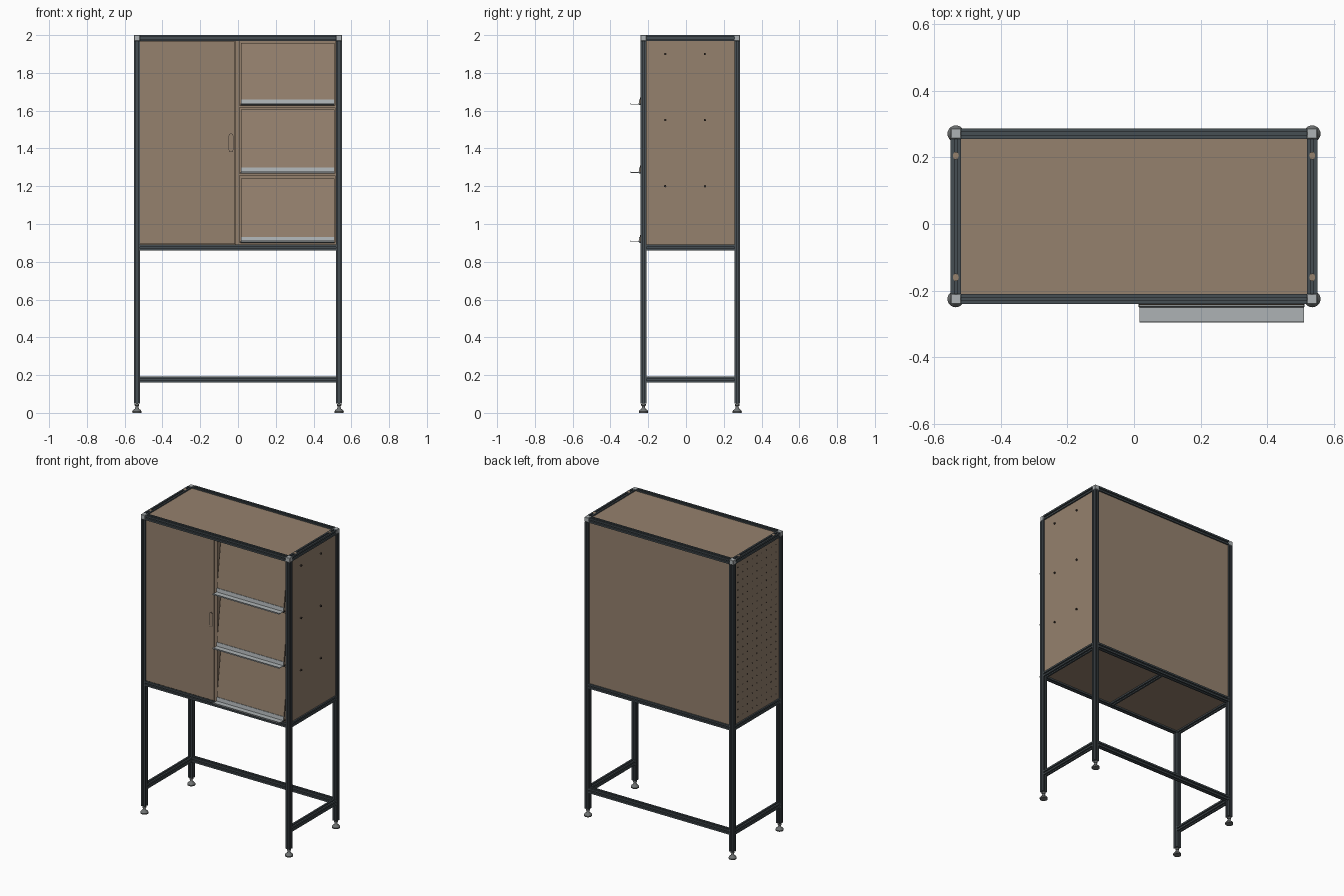
import bpy, bmesh, math
from mathutils import Vector, Matrix

if "Cube" in bpy.data.objects:
    bpy.data.objects.remove(bpy.data.objects["Cube"])


def material(name, r, g, b):
    m = bpy.data.materials.new(name)
    m.use_nodes = True
    m.diffuse_color = (r, g, b, 1)
    m.node_tree.nodes["Principled BSDF"].inputs["Base Color"].default_value = (r, g, b, 1)
    return m


BOARD = material("brown board", 0.30, 0.22, 0.155)
FRAME = material("dark slate metal", 0.062, 0.078, 0.088)
METAL = material("light grey metal", 0.42, 0.45, 0.46)
FOOT = material("mid grey foot", 0.16, 0.17, 0.17)
DARK = material("dark brown hole", 0.045, 0.035, 0.028)


def finish(name, bm, mat):
    bmesh.ops.recalc_face_normals(bm, faces=bm.faces)
    me = bpy.data.meshes.new(name)
    bm.to_mesh(me)
    bm.free()
    me.materials.append(mat)
    ob = bpy.data.objects.new(name, me)
    bpy.context.collection.objects.link(ob)
    return ob


def box(name, x, y, z, mat, bevel=0):
    """Box from (low, high) pairs."""
    bm = bmesh.new()
    bmesh.ops.create_cube(bm, size=1)
    for v in bm.verts:
        v.co = Vector([(a + b) / 2 + c * (b - a) for (a, b), c in zip((x, y, z), v.co)])
    if bevel:
        bmesh.ops.bevel(bm, geom=bm.edges[:], offset=bevel, segments=1, affect='EDGES')
    return finish(name, bm, mat)


def prism(bm, outline, low, high, place):
    """Extrude a 2D outline; place maps (a, b, t) to a point."""
    rings = [[bm.verts.new(place(a, b, t)) for a, b in outline] for t in (low, high)]
    n = len(outline)
    for i in range(n):
        j = (i + 1) % n
        bm.faces.new((rings[0][i], rings[0][j], rings[1][j], rings[1][i]))
    bm.faces.new(rings[0][::-1])
    bm.faces.new(rings[1])


# Square slotted section, one side turned four times
H = 0.0155
SIDE = [(-H, -H), (-0.0045, -H), (-0.0045, -H + 0.008), (0.0045, -H + 0.008), (0.0045, -H)]
SECTION = []
for k in range(4):
    for a, b in SIDE:
        for _ in range(k):
            a, b = -b, a
        SECTION.append((a, b))


def rail(name, axis, low, high, p, q):
    """Slotted bar along an axis; p and q are its other two coordinates."""
    places = {"x": lambda a, b, t: (t, p + a, q + b),
              "y": lambda a, b, t: (p + a, t, q + b),
              "z": lambda a, b, t: (p + a, q + b, t)}
    bm = bmesh.new()
    prism(bm, SECTION, low, high, places[axis])
    return finish(name, bm, FRAME)


def lathe(name, profile, x, y, mat, steps=24):
    bm = bmesh.new()
    verts = [bm.verts.new((r, 0, z)) for r, z in profile]
    edges = [bm.edges.new(e) for e in zip(verts, verts[1:])]
    bmesh.ops.spin(bm, geom=verts + edges, cent=(0, 0, 0), axis=(0, 0, 1),
                   angle=math.tau, steps=steps)
    bmesh.ops.remove_doubles(bm, verts=bm.verts, dist=0.0001)
    bmesh.ops.translate(bm, verts=bm.verts, vec=(x, y, 0))
    ob = finish(name, bm, mat)
    for p in ob.data.polygons:
        p.use_smooth = True
    ob.data.set_sharp_from_angle(angle=math.radians(35))
    return ob


def circle(cx, cy, r, n, stretch=1):
    return [(cx + r * math.cos(math.tau * i / n), cy + stretch * r * math.sin(math.tau * i / n))
            for i in range(n)]


X, FY, BY = 0.535, -0.225, 0.271
TOP, DECK, LOW = 1.9845, 0.875, 0.176
IN_X, IN_F, IN_B = X - H, FY + H, BY - H

# Posts, corner blocks and levelling feet
for sx, side in ((-1, "right"), (1, "left")):
    for y, end in ((FY, "front"), (BY, "back")):
        x = sx * X
        tag = f"{end}_{side}"
        rail(f"post_{tag}", "z", 0.05, 1.969, x, y)
        box(f"corner_block_{tag}", (x - H, x + H), (y - H, y + H), (1.969, 2.0), METAL, 0.002)
        lathe(f"foot_{tag}", [(0, 0), (0.024, 0), (0.025, 0.007), (0.021, 0.014), (0.011, 0.022),
                              (0.008, 0.03), (0.008, 0.036), (0.012, 0.038), (0.012, 0.046),
                              (0.006, 0.048), (0.006, 0.056), (0, 0.056)], x, y, FOOT)
    # Side rails
    for z, level in ((TOP, "top"), (DECK, "deck"), (LOW, "low")):
        rail(f"{level}_rail_{side}", "y", IN_F, IN_B, sx * X, z)
    # Round plugs on the upper side rails
    bm = bmesh.new()
    for y in (-0.16, 0.205):
        prism(bm, circle(sx * X, y, 0.009, 16, 1.25), 1.997, 2.0008, lambda a, b, t: (a, b, t))
    finish(f"rail_plugs_{side}", bm, BOARD)

# Long rails and the middle deck bar
for y, end in ((FY, "front"), (BY, "back")):
    rail(f"top_rail_{end}", "x", -IN_X, IN_X, y, TOP)
    rail(f"deck_rail_{end}", "x", -IN_X, IN_X, y, DECK)
rail("low_rail_back", "x", -IN_X, IN_X, BY, LOW)
rail("deck_rail_middle", "y", IN_F, IN_B, 0, DECK)

# Boards held in the frame
WX, WZ = (-IN_X, IN_X), (DECK + H, 1.969)
box("top_panel", WX, (IN_F, IN_B), (1.978, 1.992), BOARD)
box("deck_panel", WX, (IN_F, IN_B), (0.869, 0.881), BOARD)
box("back_panel", WX, (BY - 0.006, BY + 0.006), WZ, BOARD)
for sx, side in ((-1, "right"), (1, "left")):
    c = sx * X
    box(f"side_panel_{side}", (c - 0.006, c + 0.006), (IN_F, IN_B), WZ, BOARD)

# Peg holes over the right side panel, on both faces
for c, face in ((-X - 0.0065, "outer"), (-X + 0.0065, "inner")):
    bm = bmesh.new()
    for i in range(9):
        for j in range(21):
            prism(bm, circle(0.023 + (i - 4) * 0.05, 1.43 + (j - 10) * 0.05, 0.0045, 8),
                  c - 0.0006, c + 0.0006, lambda a, b, t: (t, a, b))
    finish(f"peg_holes_{face}", bm, DARK)

# Bolt heads on the left side panel
bm = bmesh.new()
for y in (-0.11, 0.1):
    for z in (1.2, 1.55, 1.9):
        prism(bm, circle(y, z, 0.006, 12), X + 0.005, X + 0.014, lambda a, b, t: (t, a, b))
finish("side_bolts", bm, DARK)

# Divider, shelves and lining of the open bay
box("divider", (-0.012, 0.009), (-0.232, 0.265), WZ, BOARD)
box("bay_lining", (0.513, 0.5195), (-0.23, 0.265), WZ, BOARD)
for z, name in ((0.8905, "lower"), (1.256, "middle"), (1.616, "upper")):
    box(f"shelf_{name}", (0.009, 0.513), (-0.23, 0.265), (z, z + 0.012), BOARD)

# Door with a long rounded pull
box("door", (-0.518, -0.015), (-0.233, -0.219), (0.893, 1.967), BOARD)


def pull(name, r, low, high, mat):
    arc = [(math.cos(math.pi * i / 8) * r, math.sin(math.pi * i / 8) * r) for i in range(9)]
    outline = [(a - 0.037, b + 1.468) for a, b in arc] + [(-a - 0.037, 1.392 - b) for a, b in arc]
    bm = bmesh.new()
    prism(bm, outline, low, high, lambda a, b, t: (a, t, b))
    finish(name, bm, mat)


pull("door_pull_rim", 0.012, -0.2345, -0.23, DARK)
pull("door_pull_inset", 0.0095, -0.2352, -0.23, BOARD)

# Leaning flaps with a metal edge strip and a lip at the bottom
for z0, z1, name in ((0.905, 1.245, "lower"), (1.272, 1.608, "middle"), (1.634, 1.962, "upper")):
    turn = Matrix.Translation((0, -0.247, z0)) @ Matrix.Rotation(-math.radians(7.5), 4, 'X')
    length = z1 - z0
    parts = [
        box(f"flap_{name}", (0.015, 0.51), (0, 0.01), (0, length), BOARD),
        box(f"flap_edge_{name}", (0.015, 0.51), (-0.004, 0.0), (0, 0.026), METAL),
        box(f"flap_seal_{name}", (0.013, 0.512), (-0.001, 0.012), (-0.004, 0.004), FRAME),
    ]
    for ob in parts:
        ob.data.transform(turn)
    box(f"flap_lip_{name}", (0.017, 0.51), (-0.293, -0.246), (z0 - 0.001, z0 + 0.002), METAL)
    box(f"flap_lip_edge_{name}", (0.017, 0.51), (-0.295, -0.292), (z0 - 0.001, z0 + 0.007), METAL)
